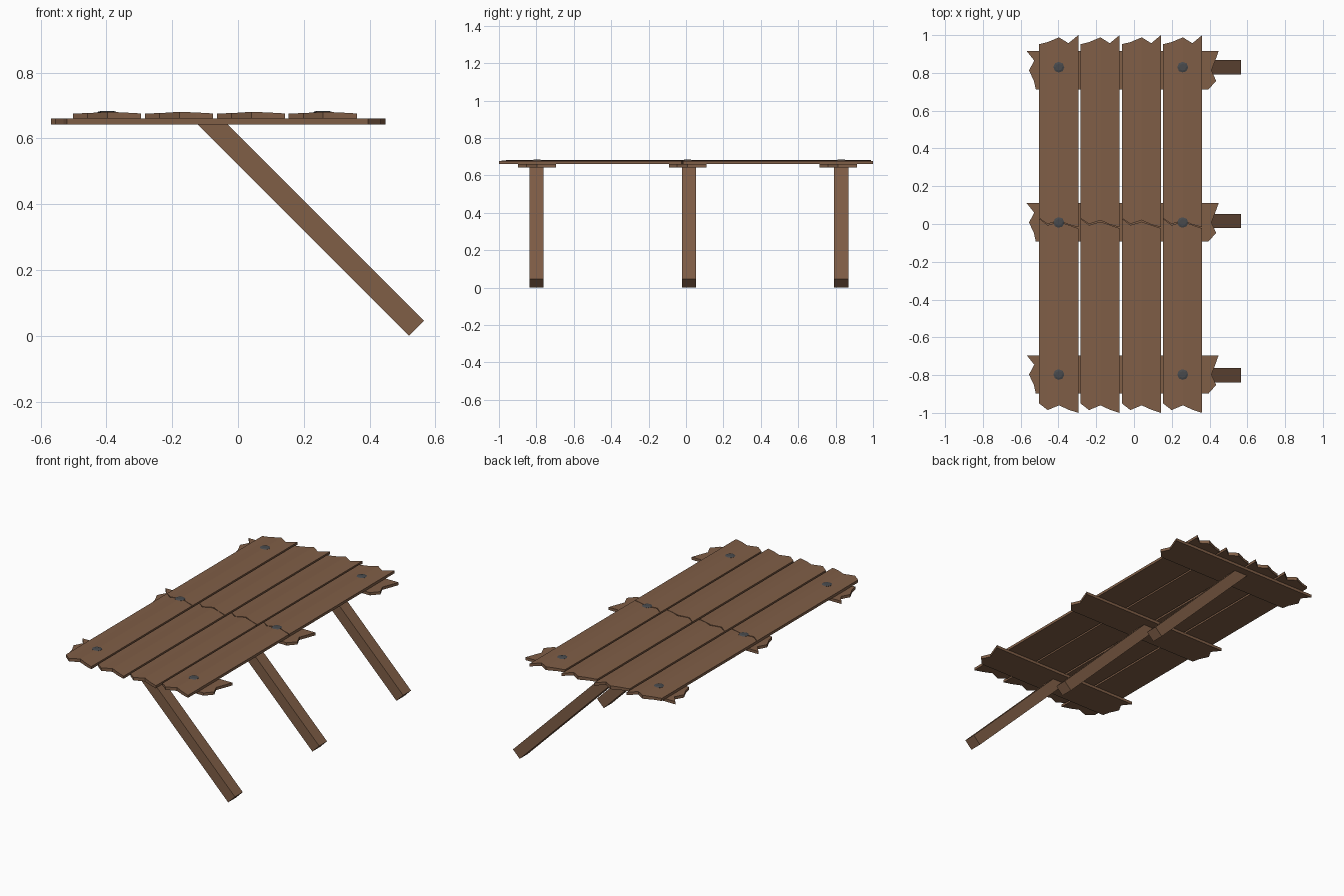
import bpy, bmesh, math
from mathutils import Vector

if "Cube" in bpy.data.objects:
    bpy.data.objects.remove(bpy.data.objects["Cube"])


def material(name, rgb):
    m = bpy.data.materials.new(name)
    m.diffuse_color = (*rgb, 1)
    m.use_nodes = True
    m.node_tree.nodes["Principled BSDF"].inputs["Base Color"].default_value = m.diffuse_color
    return m


WOOD = material("brown wood", (0.215, 0.112, 0.062))
IRON = material("dark iron", (0.065, 0.068, 0.073))


def finish(name, bm, mat):
    bmesh.ops.recalc_face_normals(bm, faces=bm.faces)
    mesh = bpy.data.meshes.new(name)
    bm.to_mesh(mesh)
    bm.free()
    mesh.materials.append(mat)
    ob = bpy.data.objects.new(name, mesh)
    bpy.context.collection.objects.link(ob)
    return ob


def board(name, stations, place):
    """Board with ragged ends: stations are (across, end a, end b, z bottom, z top)."""
    bm = bmesh.new()
    rings = []
    for u, a, b, z0, z1 in stations:
        rings.append([bm.verts.new(place(u, v, z))
                      for v, z in ((a, z0), (b, z0), (b, z1), (a, z1))])
    for p, q in zip(rings, rings[1:]):
        for i in range(4):
            j = (i + 1) % 4
            bm.faces.new((p[i], p[j], q[j], q[i]))
    bm.faces.new(rings[0])
    bm.faces.new(rings[-1])
    return finish(name, bm, WOOD)


# Top planks: four columns, two rows meeting in a ragged seam
across = (0, 0.045, 0.105, 0.155, 0.207)
back_end = (0.952, 0.963, 0.988, 0.957, 1.0)
front_end = (-0.95, -0.985, -0.96, -0.983, -1.0)
seam = (0.03, -0.003, 0.016, -0.004, -0.02)
gap = (0.002, 0.006, 0.008, 0.002, 0.006)
tops = (0.676, 0.677, 0.681, 0.679, 0.676)
for k, x0 in enumerate((-0.502, -0.283, -0.064, 0.154)):
    def along_y(u, v, z, x0=x0):
        return Vector((x0 + u, v, z))
    board(f"back_plank_{k + 1}",
          [(u, s + g / 2, e, 0.66, t) for u, s, g, e, t in zip(across, seam, gap, back_end, tops)], along_y)
    board(f"front_plank_{k + 1}",
          [(u, e, s - g / 2, 0.66, t) for u, s, g, e, t in zip(across, seam, gap, front_end, tops)], along_y)

# Three supports: cross batten, slanted leg and two bolts each
batten = [(-0.10, -0.520, 0.395), (-0.055, -0.530, 0.435), (0.0, -0.556, 0.410),
          (0.052, -0.528, 0.430), (0.102, -0.568, 0.448)]
leg_profile = [(0.52, 0.0), (0.566, 0.046), (-0.036, 0.648), (-0.128, 0.648)]
for tag, yc in (("back", 0.813), ("middle", 0.008), ("front", -0.797)):
    board(f"{tag}_batten", [(u, a, b, 0.643, 0.66) for u, a, b in batten],
          lambda u, v, z: Vector((v, yc + u, z)))

    # Square leg, cut level under the batten
    yl = {"back": 0.83, "middle": 0.016, "front": -0.80}[tag]
    bm = bmesh.new()
    face = bm.faces.new([bm.verts.new((x, yl - 0.038, z)) for x, z in leg_profile])
    ext = bmesh.ops.extrude_face_region(bm, geom=[face], use_keep_orig=True)
    new = [g for g in ext["geom"] if isinstance(g, bmesh.types.BMVert)]
    bmesh.ops.translate(bm, verts=new, vec=(0, 0.076, 0))
    finish(f"{tag}_leg", bm, WOOD)

    # Low domed bolt heads
    yb = {"back": 0.83, "middle": 0.008, "front": -0.797}[tag]
    for side, xb in (("left", -0.398), ("right", 0.258)):
        bm = bmesh.new()
        rings = []
        for r, z in ((0.029, 0.672), (0.029, 0.6805), (0.018, 0.684)):
            rings.append([bm.verts.new((xb + r * math.cos(a), yb + r * math.sin(a), z))
                          for a in (math.tau * i / 8 for i in range(8))])
        for p, q in zip(rings, rings[1:]):
            for i in range(8):
                j = (i + 1) % 8
                bm.faces.new((p[i], p[j], q[j], q[i]))
        bm.faces.new(rings[0])
        bm.faces.new(rings[-1])
        finish(f"{tag}_{side}_bolt", bm, IRON)
